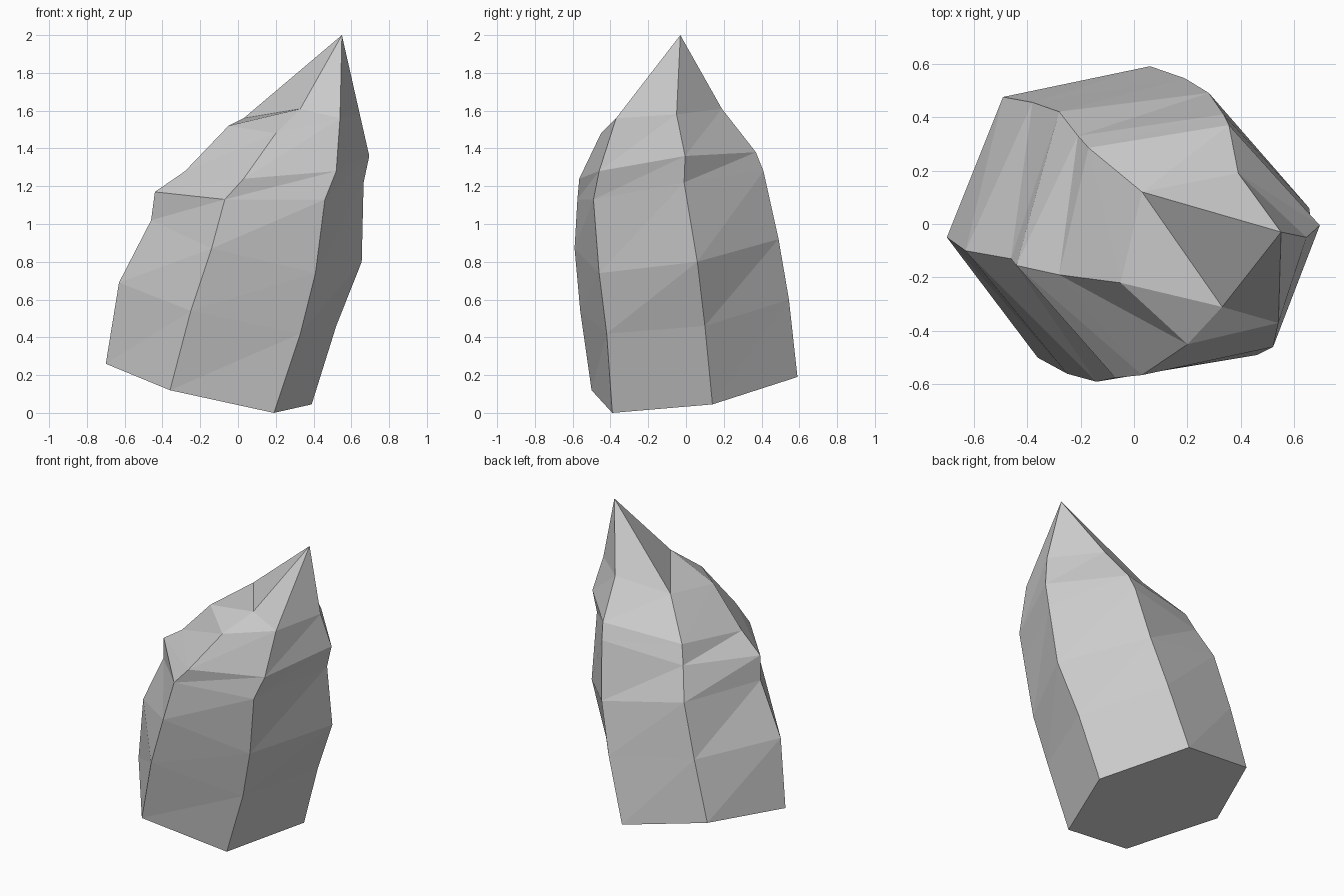
import bpy, bmesh

cube = bpy.data.objects.get("Cube")
if cube:
    bpy.data.objects.remove(cube)

# Stone colour
stone = bpy.data.materials.new("grey_stone")
stone.use_nodes = True
grey = (0.6, 0.6, 0.6, 1)
stone.diffuse_color = grey
stone.node_tree.nodes["Principled BSDF"].inputs["Base Color"].default_value = grey

# Six ridges, each from base to shoulder, counter-clockwise from the front left
ridges = [
    [(-.36, -.50, .12), (-.25, -.56, .54), (-.14, -.59, .87),
     (-.07, -.575, 1.13), (.03, -.565, 1.24), (.20, -.45, 1.48)],
    [(.19, -.39, 0), (.33, -.42, .42), (.41, -.46, .74),
     (.46, -.49, 1.13), (.52, -.46, 1.28), (.54, -.37, 1.56)],
    [(.39, .14, .045), (.52, .10, .46), (.655, .06, .80),
     (.665, -.01, 1.22), (.695, -.005, 1.36), (.645, -.05, 1.58)],
    [(.06, .59, .19), (.19, .545, .60), (.28, .49, .92),
     (.335, .41, 1.28), (.355, .37, 1.38), (.39, .19, 1.61)],
    [(-.49, .475, .305), (-.38, .455, .69), (-.28, .42, 1.03),
     (-.21, .33, 1.225), (-.17, .285, 1.34), (.03, .12, 1.56)],
    [(-.70, -.05, .26), (-.63, -.10, .69), (-.46, -.13, 1.02),
     (-.44, -.155, 1.17), (-.28, -.19, 1.28), (-.05, -.22, 1.52)],
]

bm = bmesh.new()
rows = [[bm.verts.new(p) for p in ridge] for ridge in ridges]
notch = bm.verts.new((.33, -.31, 1.61))
apex = bm.verts.new((.55, -.03, 2))

# Flat tilted base
bm.faces.new([row[0] for row in reversed(rows)])

# Faceted sides, each panel split from its lower corner to the next ridge
for i, a in enumerate(rows):
    b = rows[(i + 1) % len(rows)]
    for lo in range(len(a) - 1):
        hi = lo + 1
        bm.faces.new((a[lo], b[lo], b[hi]))
        bm.faces.new((a[lo], b[hi], a[hi]))

# Pointed tip, with a notch above the front left ridge
tops = [row[-1] for row in rows]
rim = [notch] + tops[1:5]
for i, v in enumerate(rim):
    bm.faces.new((v, rim[(i + 1) % len(rim)], apex))
for a, b in ((tops[0], tops[1]), (tops[5], tops[0]), (tops[4], tops[5])):
    bm.faces.new((a, b, notch))

bmesh.ops.recalc_face_normals(bm, faces=bm.faces)
mesh = bpy.data.meshes.new("crystal_rock")
bm.to_mesh(mesh)
bm.free()
mesh.materials.append(stone)
rock = bpy.data.objects.new("crystal_rock", mesh)
bpy.context.collection.objects.link(rock)
